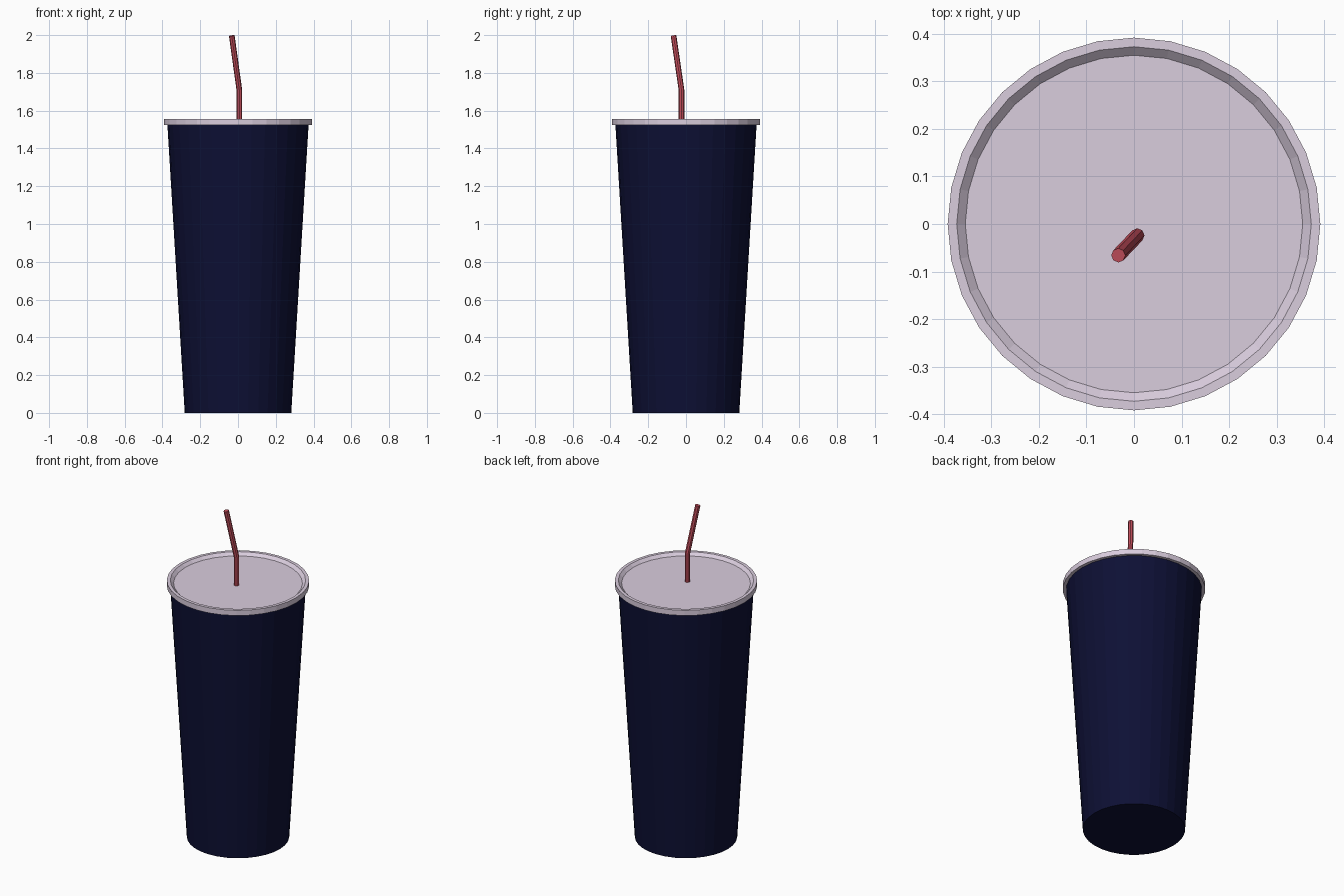
import bpy, bmesh
from math import cos, sin, tau

if "Cube" in bpy.data.objects:
    bpy.data.objects.remove(bpy.data.objects["Cube"])

SIDES = 32


def paint(obj, name, rgb):
    mat = bpy.data.materials.new(name)
    mat.diffuse_color = (*rgb, 1)
    mat.use_nodes = True
    mat.node_tree.nodes["Principled BSDF"].inputs["Base Color"].default_value = mat.diffuse_color
    obj.data.materials.append(mat)


def lathe(name, profile):
    """Revolve (radius, z) points around z and cap both ends."""
    bm = bmesh.new()
    rings = [[bm.verts.new((r * cos(tau * i / SIDES), r * sin(tau * i / SIDES), z))
              for i in range(SIDES)] for r, z in profile]
    for low, high in zip(rings, rings[1:]):
        for i in range(SIDES):
            j = (i + 1) % SIDES
            bm.faces.new((low[i], low[j], high[j], high[i]))
    bm.faces.new(rings[0][::-1])
    bm.faces.new(rings[-1])
    bmesh.ops.recalc_face_normals(bm, faces=bm.faces)
    mesh = bpy.data.meshes.new(name)
    bm.to_mesh(mesh)
    bm.free()
    obj = bpy.data.objects.new(name, mesh)
    bpy.context.collection.objects.link(obj)
    return obj


# Tapered cup
cup = lathe("cup", [(0.282, 0), (0.374, 1.53)])
paint(cup, "navy", (0.004, 0.005, 0.035))

# Overhanging lid with a shallow recessed top
lid = lathe("lid", [(0.37, 1.525), (0.392, 1.525), (0.392, 1.557),
                    (0.373, 1.557), (0.355, 1.54)])
paint(lid, "pale_lilac", (0.70, 0.61, 0.73))

# Bent straw
curve = bpy.data.curves.new("straw", "CURVE")
curve.dimensions = "3D"
curve.bevel_depth = 0.015
curve.bevel_resolution = 2
curve.use_fill_caps = True
path = [(0.007, -0.024, 1.53), (0.007, -0.024, 1.71), (-0.033, -0.066, 1.997)]
spline = curve.splines.new("POLY")
spline.points.add(len(path) - 1)
for point, co in zip(spline.points, path):
    point.co = (*co, 1)
spline.use_smooth = False
straw = bpy.data.objects.new("straw", curve)
bpy.context.collection.objects.link(straw)
paint(straw, "straw_red", (0.55, 0.076, 0.107))
